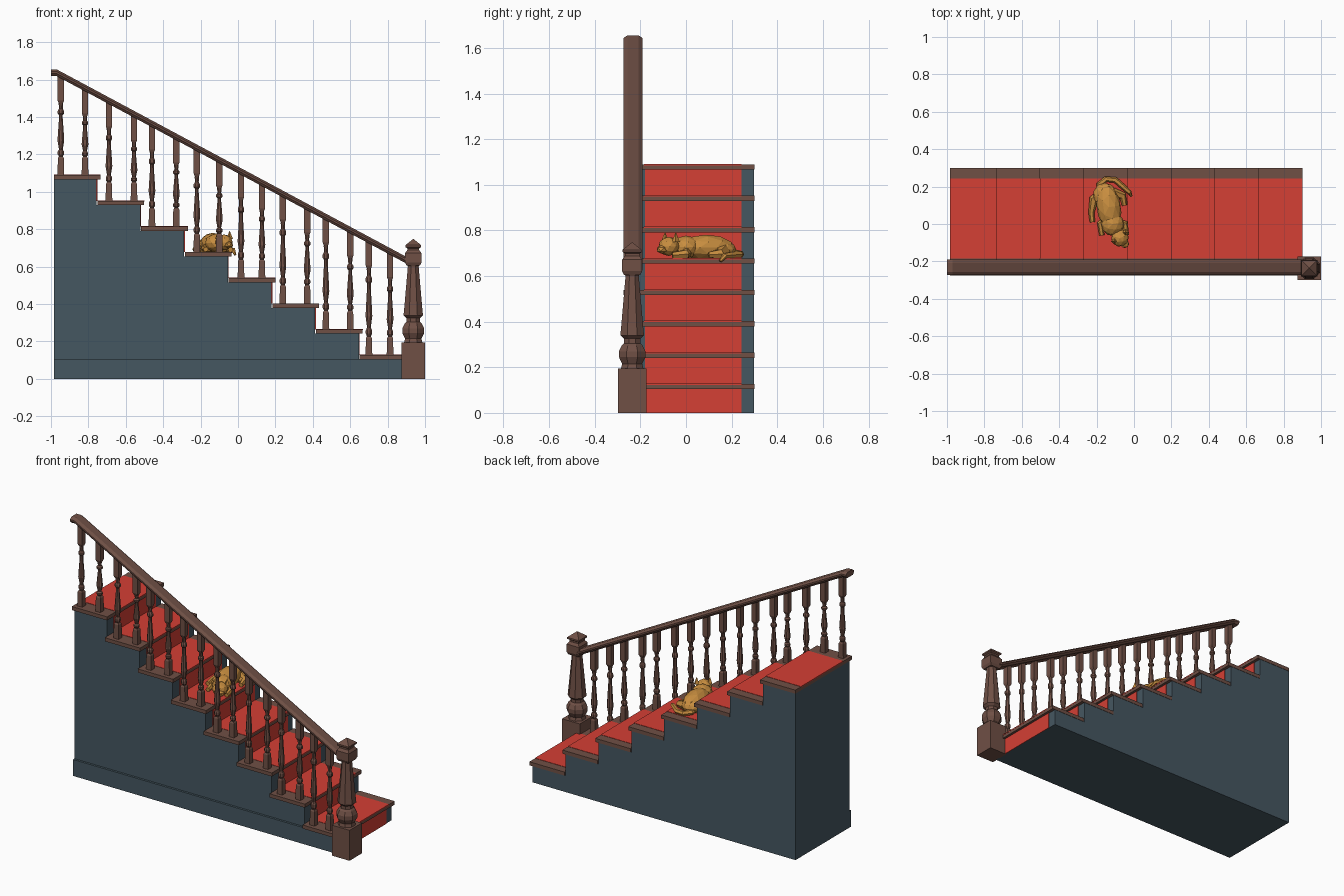
import bpy, bmesh, math
from mathutils import Vector, Matrix

if "Cube" in bpy.data.objects:
    bpy.data.objects.remove(bpy.data.objects["Cube"])

def mat(name, c):
    m = bpy.data.materials.new(name)
    m.diffuse_color = (*c, 1)
    m.use_nodes = True
    m.node_tree.nodes["Principled BSDF"].inputs["Base Color"].default_value = m.diffuse_color
    return m

WOOD = mat("brown_wood", (0.16, 0.08, 0.06))
RED = mat("red_carpet", (0.66, 0.05, 0.035))
BLUE = mat("slate_paint", (0.06, 0.095, 0.12))
FUR = mat("ginger_fur", (0.58, 0.27, 0.05))

def finish(bm, name, material):
    bmesh.ops.recalc_face_normals(bm, faces=bm.faces[:])
    me = bpy.data.meshes.new(name)
    bm.to_mesh(me)
    bm.free()
    ob = bpy.data.objects.new(name, me)
    me.materials.append(material)
    bpy.context.collection.objects.link(ob)
    return ob

def add_box(bm, x0, x1, y0, y1, z0, z1):
    m = Matrix.Translation(((x0 + x1) / 2, (y0 + y1) / 2, (z0 + z1) / 2))
    bmesh.ops.create_cube(bm, size=1, matrix=m @ Matrix.Diagonal((x1 - x0, y1 - y0, z1 - z0, 1)))

def box(name, material, *dims):
    bm = bmesh.new()
    add_box(bm, *dims)
    return finish(bm, name, material)

def loft(bm, rings):
    """Skin a list of point rings and cap both ends."""
    vs = [[bm.verts.new(p) for p in r] for r in rings]
    n = len(vs[0])
    for a, b in zip(vs, vs[1:]):
        for k in range(n):
            bm.faces.new((a[k], a[(k + 1) % n], b[(k + 1) % n], b[k]))
    bm.faces.new(vs[0])
    bm.faces.new(vs[-1])

def add_turned(bm, x, y, profile, n):
    """Stack of n-sided rings; r is the half width across flats."""
    loft(bm, [[(x + r / math.cos(math.pi / n) * math.cos((2 * k + 1) * math.pi / n),
                y + r / math.cos(math.pi / n) * math.sin((2 * k + 1) * math.pi / n), z)
               for k in range(n)] for r, z in profile])

def add_blob(bm, c, s, rz=0, sub=1, rx=0):
    m = Matrix.Translation(c) @ Matrix.Rotation(rz, 4, 'Z') @ Matrix.Rotation(rx, 4, 'X') @ Matrix.Diagonal((*s, 1))
    bmesh.ops.create_icosphere(bm, subdivisions=sub, radius=1, matrix=m)

def add_tube(bm, pts, radii, n=6):
    pts = [Vector(p) for p in pts]
    rings = []
    for i, p in enumerate(pts):
        d = (pts[min(i + 1, len(pts) - 1)] - pts[max(i - 1, 0)]).normalized()
        u = d.cross(Vector((0, 0, 1))).normalized()
        v = u.cross(d)
        rings.append([p + radii[i] * (u * math.cos(k * math.tau / n) + v * math.sin(k * math.tau / n))
                      for k in range(n)])
    loft(bm, rings)

# stair dimensions
N, RUN, RISE = 8, 0.2336, 0.1375
LEFT, Z0, THICK = -0.985, 0.127, 0.023
nose = lambda i: 0.90 - RUN * i
top = lambda i: Z0 + RISE * i

# stepped body
outline = [(LEFT, 0), (nose(0) - 0.02, 0)]
for i in range(N):
    outline.append((nose(i) - 0.02, top(i) - THICK))
    outline.append((nose(i + 1) - 0.02 if i < N - 1 else LEFT, top(i) - THICK))
bm = bmesh.new()
loft(bm, [[(x, y, z) for x, z in outline] for y in (-0.25, 0.298)])
finish(bm, "stair_body", BLUE)
box("skirting_board", BLUE, LEFT, 0.88, -0.264, -0.24, 0, 0.105)

# treads and carpet
for i in range(N):
    back = nose(i + 1) - 0.016 if i < N - 1 else LEFT
    box(f"tread_{i}", WOOD, back, nose(i), -0.275, 0.30, top(i) - THICK, top(i))
    box(f"tread_carpet_{i}", RED, max(back, LEFT), nose(i) + 0.001, -0.185, 0.243, top(i) - 0.004, top(i) + 0.002)
    box(f"riser_carpet_{i}", RED, nose(i) - 0.03, nose(i) - 0.016, -0.18, 0.243,
        top(i - 1) if i else 0, top(i) - THICK)

# handrail
YR = -0.232
rail_z = lambda x: 1.655 - 0.536 * (x + 0.97)
section = [(-0.03, -0.036), (0.03, -0.036), (0.042, -0.022), (0.042, -0.012), (0.024, 0), (-0.024, 0), (-0.042, -0.012), (-0.042, -0.022)]
bm = bmesh.new()
loft(bm, [[(x, YR + a, rail_z(max(x, -0.97)) + b) for a, b in section] for x in (-1.0, -0.97, 0.91)])
finish(bm, "handrail", WOOD)

# balusters, two per tread
xs = [0.813, 0.70, 0.60, 0.47, 0.37, 0.24, 0.128, 0.016, -0.10, -0.22, -0.33, -0.46, -0.556, -0.69, -0.818, -0.947]
for j, x in enumerate(xs):
    zb, zt = top(j // 2), rail_z(x) - 0.02
    z1, z2 = zb + 0.10, zt - 0.15
    L = z2 - z1
    bm = bmesh.new()
    add_turned(bm, x, YR, [(0.018, zb), (0.016, z1 - 0.01), (0.011, z1)], 4)
    add_turned(bm, x, YR, [(r, z1 + f * L) for r, f in
               ((0.010, 0), (0.017, 0.04), (0.017, 0.09), (0.010, 0.13), (0.018, 0.30), (0.016, 0.42),
                (0.010, 0.72), (0.010, 0.78), (0.017, 0.81), (0.017, 0.86), (0.010, 0.90), (0.012, 1))], 8)
    add_turned(bm, x, YR, [(0.011, z2), (0.017, z2 + 0.015), (0.017, zt)], 4)
    finish(bm, f"baluster_{j}", WOOD)

# newel post
NX, NY = 0.937, -0.236
bm = bmesh.new()
add_turned(bm, NX, NY, [(0.063, 0), (0.063, 0.195)], 4)
add_turned(bm, NX, NY, [(0.05, 0.19), (0.044, 0.215), (0.058, 0.245), (0.058, 0.27), (0.046, 0.295),
                        (0.036, 0.305), (0.036, 0.325), (0.052, 0.34), (0.048, 0.38), (0.029, 0.60), (0.036, 0.615)], 8)
add_turned(bm, NX, NY, [(0.036, 0.605), (0.044, 0.622), (0.044, 0.672), (0.032, 0.688),
                        (0.032, 0.698), (0.042, 0.705), (0.042, 0.715), (0.002, 0.747)], 4)
finish(bm, "newel_post", WOOD)

# sleeping cat: body, haunch and shoulder
T = top(4)
bm = bmesh.new()
add_blob(bm, (-0.135, 0.09, T + 0.048), (0.066, 0.125, 0.056), 0.15, 2)
add_blob(bm, (-0.115, 0.0, T + 0.05), (0.062, 0.065, 0.05), 0.2, 2)
add_blob(bm, (-0.155, 0.155, T + 0.04), (0.065, 0.065, 0.042), 0, 2)
finish(bm, "cat_body", FUR)

# head, muzzle and ears
bm = bmesh.new()
add_blob(bm, (-0.075, -0.075, T + 0.053), (0.047, 0.046, 0.042), 0.4, 2)
add_blob(bm, (-0.05, -0.105, T + 0.04), (0.026, 0.026, 0.02), 0.4)
for ex, ey in ((-0.105, -0.092), (-0.045, -0.045)):
    bmesh.ops.create_cone(bm, segments=4, radius1=0.018, radius2=0.001, depth=0.042, cap_ends=True,
                          matrix=Matrix.Translation((ex, ey, T + 0.093)))
finish(bm, "cat_head", FUR)

# legs
bm = bmesh.new()
add_tube(bm, [(-0.16, 0.16, T + 0.03), (-0.215, 0.13, T + 0.022), (-0.228, 0.06, T + 0.016), (-0.222, 0.01, T + 0.014)],
         [0.035, 0.026, 0.016, 0.014])
add_tube(bm, [(-0.13, 0.03, T + 0.03), (-0.18, 0.0, T + 0.02), (-0.172, -0.06, T + 0.015)], [0.03, 0.019, 0.014])
add_tube(bm, [(-0.11, 0.16, T + 0.03), (-0.06, 0.15, T + 0.02), (-0.05, 0.10, T + 0.016)], [0.034, 0.022, 0.014])
add_tube(bm, [(-0.09, 0.0, T + 0.03), (-0.05, 0.0, T + 0.02), (-0.04, -0.06, T + 0.014)], [0.03, 0.02, 0.014])
finish(bm, "cat_legs", FUR)

# tail draped over the nosing
bm = bmesh.new()
add_tube(bm, [(-0.18, 0.17, T + 0.03), (-0.185, 0.21, T + 0.024), (-0.15, 0.24, T + 0.018), (-0.10, 0.235, T + 0.017),
              (-0.06, 0.20, T + 0.016), (-0.025, 0.17, T + 0.012), (-0.015, 0.15, T - 0.012)],
         [0.02, 0.018, 0.016, 0.016, 0.015, 0.013, 0.007])
finish(bm, "cat_tail", FUR)
